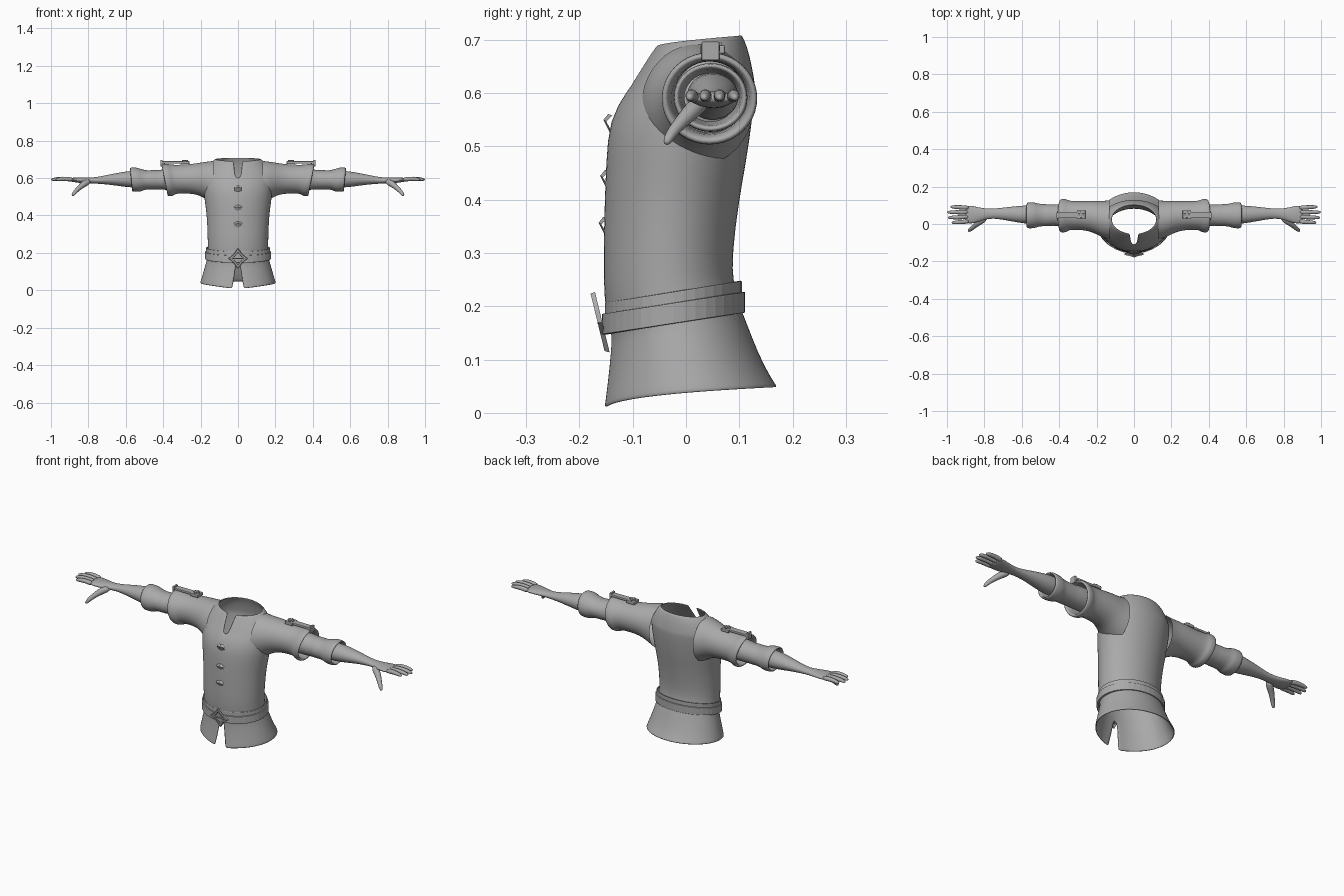
import bpy, bmesh, math
from mathutils import Vector

cube = bpy.data.objects.get("Cube")
if cube:
    bpy.data.objects.remove(cube, do_unlink=True)

grey = bpy.data.materials.new("plain_grey")
grey.use_nodes = True
GREY = (0.4, 0.4, 0.4, 1)
grey.diffuse_color = GREY
grey.node_tree.nodes["Principled BSDF"].inputs["Base Color"].default_value = GREY


def finish(name, bm, mirror=False, smooth=True, subdiv=0, thick=0, bevel=0):
    bmesh.ops.remove_doubles(bm, verts=bm.verts, dist=0.0002)
    bmesh.ops.recalc_face_normals(bm, faces=bm.faces)
    me = bpy.data.meshes.new(name)
    bm.to_mesh(me)
    bm.free()
    me.materials.append(grey)
    ob = bpy.data.objects.new(name, me)
    bpy.context.collection.objects.link(ob)
    if smooth:
        me.shade_smooth()
    if bevel:
        m = ob.modifiers.new("Bevel", 'BEVEL')
        m.width, m.segments = bevel, 2
    if thick:
        m = ob.modifiers.new("Solidify", 'SOLIDIFY')
        m.thickness = thick
    if subdiv:
        m = ob.modifiers.new("Subdivision", 'SUBSURF')
        m.levels = m.render_levels = subdiv
    if mirror:
        ob.modifiers.new("Mirror", 'MIRROR').use_mirror_merge = False
    return ob


def loft(name, rings, closed=True, cap=False, wrap=False, **kw):
    """Skin a list of point rings."""
    bm = bmesh.new()
    rows = [[bm.verts.new(p) for p in r] for r in rings]
    n = len(rows[0])
    pairs = list(zip(rows, rows[1:])) + ([(rows[-1], rows[0])] if wrap else [])
    for a, b in pairs:
        for i in range(n if closed else n - 1):
            j = (i + 1) % n
            bm.faces.new((a[i], a[j], b[j], b[i]))
    if cap:
        bm.faces.new(rows[0])
        bm.faces.new(rows[-1])
    return finish(name, bm, **kw)


def body_ring(zf, zb, yf, yb, rx, gap=0, p=1, n=40):
    """Horizontal oval, sloped front to back, open by gap at the front."""
    g = math.asin(gap / rx)
    pts = []
    for i in range(n + 1):
        a = g + (2 * math.pi - 2 * g) * i / n
        t = (1 - math.cos(a)) / 2
        pts.append((rx * math.sin(a), yf + (yb - yf) * t, zf + (zb - zf) * t ** p))
    return pts


def arm_ring(x, y, z, ry, rz, tilt=0, n=20):
    """Oval across the arm."""
    return [(x + tilt * math.sin(a), y + ry * math.cos(a), z + rz * math.sin(a))
            for a in (2 * math.pi * i / n for i in range(n))]


def tube(name, path, radii, n=8, **kw):
    pts = [Vector(p) for p in path]
    rings = []
    for i, p in enumerate(pts):
        d = pts[min(i + 1, len(pts) - 1)] - pts[max(i - 1, 0)]
        q = d.to_track_quat('X', 'Z')
        rings.append([p + q @ Vector(r) for r in arm_ring(0, 0, 0, radii[i], radii[i], n=n)])
    return loft(name, rings, cap=True, mirror=True, subdiv=1, **kw)


def box(name, at, size, **kw):
    bm = bmesh.new()
    bmesh.ops.create_cube(bm, size=1)
    bmesh.ops.scale(bm, vec=size, verts=bm.verts)
    bmesh.ops.translate(bm, vec=at, verts=bm.verts)
    return finish(name, bm, smooth=False, **kw)


# Tunic body: flared slit skirt, waist, chest, notched neck
loft("tunic_body", [body_ring(*r) for r in (
    (.003, .05, -.157, .172, .203, .031, .4),
    (.02, .06, -.154, .163, .2, .028, .45),
    (.08, .11, -.146, .136, .185, .018, .7),
    (.14, .18, -.14, .11, .168, .01),
    (.15, .19, -.142, .105, .165),
    (.21, .24, -.155, .088, .161),
    (.3, .3, -.155, .087, .163),
    (.4, .4, -.153, .1, .167),
    (.47, .47, -.15, .113, .177),
    (.55, .55, -.145, .125, .187),
    (.603, .615, -.112, .13, .184),
    (.61, .622, -.107, .129, .182, .014),
    (.65, .672, -.083, .12, .163, .018),
    (.68, .702, -.063, .109, .132, .022, .6),
    (.69, .71, -.056, .104, .12, .024, .6))],
    closed=False, subdiv=1, thick=.006)

# Upper sleeves ending in an open rolled cuff
loft("upper_sleeve", [arm_ring(*r) for r in (
    (.13, .022, .578, .107, .116), (.165, .024, .585, .1, .104),
    (.2, .034, .594, .09, .09), (.24, .043, .596, .081, .081),
    (.3, .046, .595, .077, .077), (.35, .046, .593, .079, .079, .012),
    (.357, .045, .591, .088, .086, .014), (.38, .044, .59, .092, .089, .016),
    (.393, .044, .59, .09, .086, .016), (.394, .044, .59, .08, .076, .016),
    (.37, .044, .591, .072, .069, .012), (.3, .045, .593, .068, .068))],
    mirror=True, subdiv=1)

# Creased lower sleeves with a flared cuff
loft("lower_sleeve", [arm_ring(*r) for r in (
    (.3, .046, .593, .058, .056), (.4, .046, .593, .061, .057),
    (.43, .048, .59, .056, .051, -.008), (.455, .046, .591, .06, .054, .008),
    (.485, .048, .589, .059, .05, -.008), (.515, .047, .591, .063, .058, .006),
    (.525, .047, .591, .068, .064, .006), (.55, .046, .592, .071, .066, .006),
    (.572, .046, .592, .07, .065, .006), (.573, .046, .592, .061, .056, .006),
    (.55, .046, .592, .056, .052), (.48, .046, .592, .05, .046))],
    mirror=True, subdiv=1)

# Forearm and palm in one piece
loft("forearm_and_palm", [arm_ring(*r) for r in (
    (.48, .048, .593, .045, .042), (.56, .05, .594, .051, .047),
    (.62, .052, .594, .045, .039), (.69, .055, .592, .034, .027),
    (.75, .056, .588, .026, .018), (.79, .054, .587, .028, .016),
    (.83, .05, .588, .039, .016), (.87, .05, .59, .049, .013),
    (.895, .051, .591, .047, .01), (.902, .051, .591, .042, .006))],
    cap=True, mirror=True, subdiv=1)

# Fingers: base y, tip y, tip x
for name, y0, y1, tip in (("index", .014, .007, .975), ("middle", .038, .034, .996),
                          ("ring", .063, .063, 1.0), ("little", .087, .092, .982)):
    steps = (0, .35, .65, .92, 1)
    path = [(.88 + (tip - .88) * t, y0 + (y1 - y0) * t, .591 + .006 * math.sin(math.pi * t))
            for t in steps]
    tube(name + "_finger", path, (.013, .0125, .012, .009, .004))
tube("thumb", [(.79, .035, .585), (.82, .015, .572), (.845, -.003, .552),
               (.868, -.024, .53), (.882, -.035, .511), (.886, -.038, .504)],
     (.016, .02, .015, .012, .01, .004))

# Belt: wide band with a narrower band riding above it
for name, lo, hi, out in (("belt", .147, .186, .011), ("belt_upper_band", .184, .207, .005)):
    spec = ((lo, 0), (lo, out), (hi, out), (hi, 0))
    loft(name, [body_ring(z, z + .041, -.147 - o, .1 + o, .166 + o)
                for z, o in spec], wrap=True, smooth=False, bevel=.002)

# Star-shaped buckle leaning with the belly
def star(scale, y):
    pts = []
    for i in range(8):
        r = (.055 if i % 2 == 0 else .033) * scale
        a = i * math.pi / 4
        z = r * math.sin(a)
        pts.append((r * math.cos(a) * .95, y - z * .25, .17 + z * 1.03))
    return pts


loft("buckle", [star(1, -.157), star(.95, -.166), star(.62, -.166), star(.6, -.157)],
     wrap=True, smooth=False)
box("buckle_prong", (0, -.163, .17), (.06, .006, .007), bevel=.001)

# Raised pleats down the chest
for i, (z, y) in enumerate(((.55, -.144), (.445, -.15), (.357, -.153))):
    top = [(-.022, y + .006, z + .008), (0, y - .002, z + .011), (.022, y + .006, z + .008)]
    lip = [(-.02, y - .006, z - .003), (0, y - .011, z), (.02, y - .006, z - .003)]
    low = [(-.02, y + .005, z - .022), (0, y + .004, z - .03), (.02, y + .005, z - .022)]
    loft("chest_pleat_%d" % (i + 1), [top, lip, low], closed=False, smooth=False)

# Shoulder straps with a square pad and a crossed stud
box("shoulder_strap", (.35, .048, .684), (.12, .032, .012), mirror=True, bevel=.003)
box("strap_end", (.409, .046, .679), (.011, .034, .036), mirror=True, bevel=.003)
box("strap_pad", (.283, .05, .682), (.046, .046, .016), mirror=True, bevel=.003)
for name, size in (("stud_bar_long", (.034, .01, .007)), ("stud_bar_cross", (.01, .034, .007))):
    box(name, (.283, .05, .693), size, mirror=True, bevel=.002)
